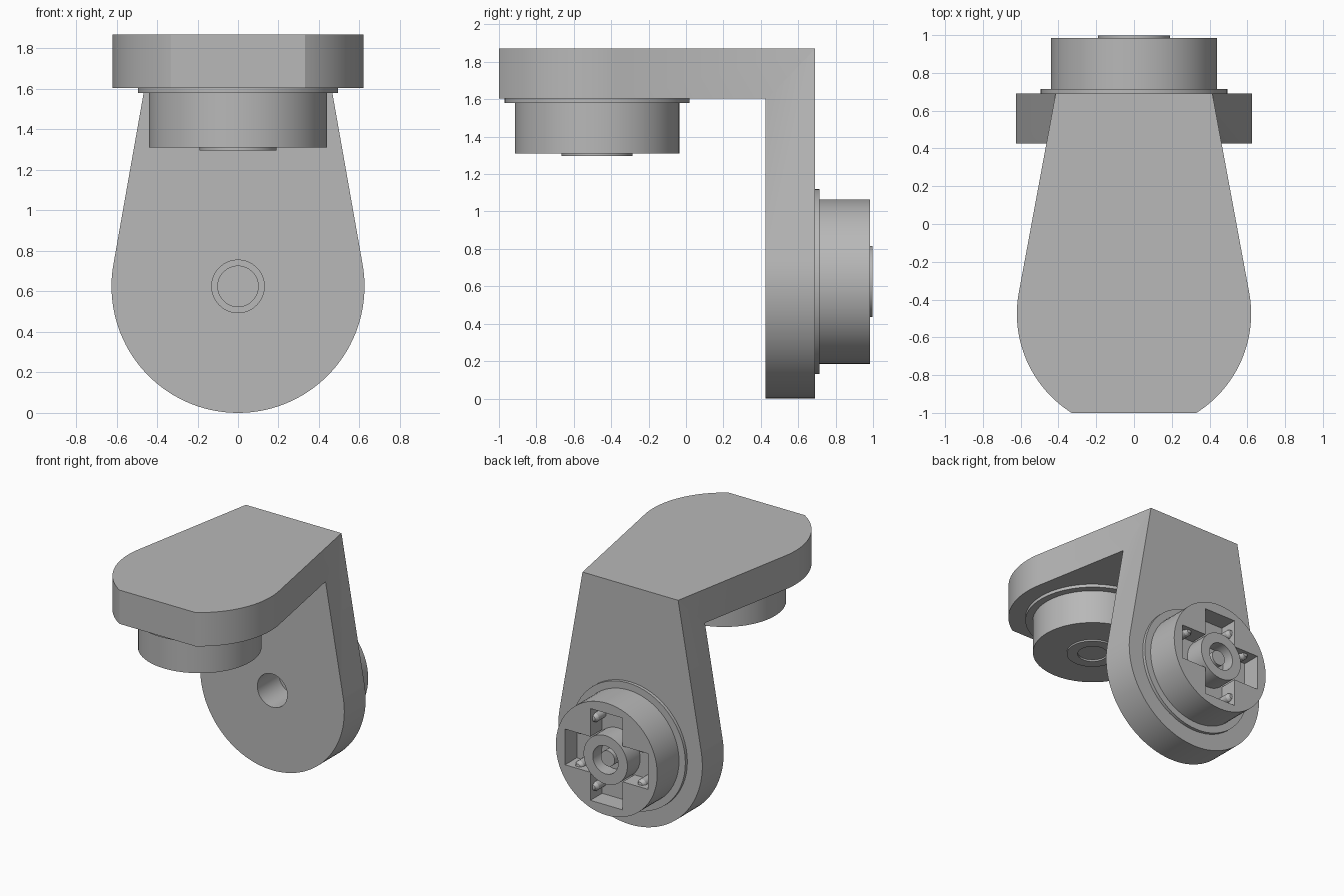
import bpy
import bmesh
from math import pi, sin, cos, asin, acos, atan2, hypot, radians
from mathutils import Matrix, Vector

cube = bpy.data.objects.get("Cube")
if cube:
    bpy.data.objects.remove(cube, do_unlink=True)

grey = bpy.data.materials.new("grey plastic")
grey.use_nodes = True
colour = (0.48, 0.48, 0.48, 1)
grey.diffuse_color = colour
grey.node_tree.nodes["Principled BSDF"].inputs["Base Color"].default_value = colour

# Local frame of each arm: v runs to the corner, w points out along the boss
AXES_BACK = Matrix(((-1, 0, 0), (0, 0, 1), (0, 1, 0))).to_4x4()
AXES_DOWN = Matrix(((-1, 0, 0), (0, 1, 0), (0, 0, -1))).to_4x4()
UPRIGHT = Matrix.Translation((0, 0.69, 0.625)) @ AXES_BACK
LEVEL = Matrix.Translation((0, -0.475, 1.605)) @ AXES_DOWN
THICK = 0.265
END_HALF = 0.415


def finish(bm, name, frame):
    bm.transform(frame)
    bmesh.ops.recalc_face_normals(bm, faces=bm.faces)
    mesh = bpy.data.meshes.new(name)
    bm.to_mesh(mesh)
    bm.free()
    mesh.materials.append(grey)
    obj = bpy.data.objects.new(name, mesh)
    bpy.context.collection.objects.link(obj)
    return obj


def prism(name, outline, low, high, frame):
    bm = bmesh.new()
    face = bm.faces.new([bm.verts.new((u, v, low)) for u, v in outline])
    top = bmesh.ops.extrude_face_region(bm, geom=[face], use_keep_orig=True)["geom"]
    verts = [g for g in top if isinstance(g, bmesh.types.BMVert)]
    bmesh.ops.translate(bm, verts=verts, vec=(0, 0, high - low))
    return finish(bm, name, frame)


def lathe(name, profile, frame, steps=64):
    bm = bmesh.new()
    verts = [bm.verts.new((r, 0, w)) for r, w in profile]
    edges = [bm.edges.new(pair) for pair in zip(verts, verts[1:])]
    bmesh.ops.spin(bm, geom=verts + edges, axis=(0, 0, 1), cent=(0, 0, 0),
                   angle=2 * pi, steps=steps)
    bmesh.ops.remove_doubles(bm, verts=bm.verts, dist=0.0005)
    return finish(bm, name, frame)


def combine(target, other, operation):
    mod = target.modifiers.new("combine", 'BOOLEAN')
    mod.operation = operation
    mod.solver = 'EXACT'
    mod.object = other
    bpy.context.view_layer.objects.active = target
    bpy.ops.object.modifier_apply(modifier=mod.name)
    bpy.data.objects.remove(other, do_unlink=True)


def smooth(obj):
    bpy.ops.object.select_all(action='DESELECT')
    obj.select_set(True)
    bpy.context.view_layer.objects.active = obj
    bpy.ops.object.shade_smooth_by_angle(angle=radians(25))


def arm_outline(radius, length, start):
    # Round end with tangent sides tapering to the corner
    tangent = atan2(length, END_HALF) - acos(radius / hypot(END_HALF, length))
    n = 32
    angles = [start + (tangent - start) * i / n for i in range(n + 1)]
    side = [(radius * cos(a), radius * sin(a)) for a in angles]
    side.append((END_HALF, length))
    mirrored = [(-u, v) for u, v in reversed(side) if u > 0.001]
    return side + mirrored


def cylinder_cut(target, radius, low, high, frame):
    cutter = lathe("cutter", [(0, low), (radius, low), (radius, high), (0, high)], frame)
    combine(target, cutter, 'DIFFERENCE')


# Bent bracket: two tapered arms joined at the corner
bracket = prism("bracket", arm_outline(0.625, 1.245, -pi / 2), -THICK, 0, UPRIGHT)
level_arm = prism("level_arm", arm_outline(0.62, 1.165, -asin(0.525 / 0.62)),
                  -THICK, 0, LEVEL)
combine(bracket, level_arm, 'UNION')
for frame in (UPRIGHT, LEVEL):
    cylinder_cut(bracket, 0.13, -0.4, 0.1, frame)
smooth(bracket)

# Round boss on each arm with a cross pocket, hub, pin and grip ribs
HALF, REACH, FLOOR = 0.14, 0.36, 0.15
quarter = [(REACH, -HALF), (REACH, HALF), (HALF, HALF)]
cross = []
for k in range(4):
    turn = Matrix.Rotation(k * pi / 2, 2)
    cross += [tuple(turn @ Vector(p)) for p in quarter]

for label, frame in (("back", UPRIGHT), ("lower", LEVEL)):
    boss = lathe(label + "_boss", [(0, 0.1), (0.1, 0.1), (0.1, 0), (0.495, 0),
                                   (0.495, 0.025), (0.44, 0.025), (0.44, 0.295),
                                   (0, 0.295)], frame)
    combine(boss, prism("cutter", cross, FLOOR, 0.4, frame), 'DIFFERENCE')
    smooth(boss)

    hub = lathe(label + "_hub", [(0, 0.14), (0.19, 0.14), (0.19, 0.308), (0.11, 0.308),
                                 (0.11, 0.2), (0.06, 0.2), (0.06, 0.28), (0, 0.28)], frame)
    smooth(hub)

    for k in range(4):
        for s in (-1, 1):
            place = Matrix.Rotation(k * pi / 2, 4, 'Z') @ Matrix.Translation((0.27, s * HALF, 0))
            rib = lathe(label + "_grip_rib", [(0, 0.14), (0.035, 0.14), (0.035, 0.24),
                                              (0.02, 0.265), (0, 0.27)], frame @ place, 16)
            smooth(rib)
